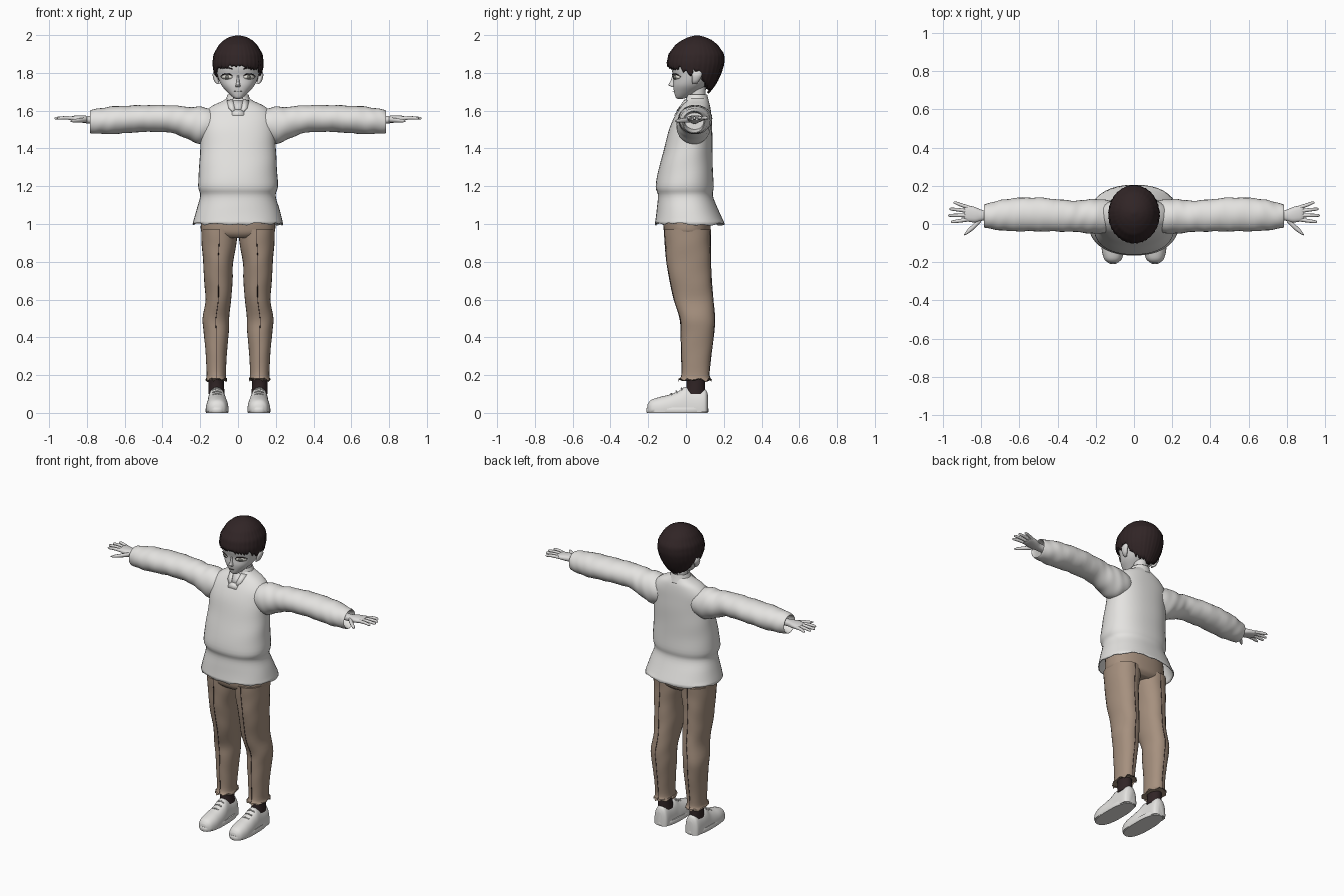
import bpy, bmesh, math, random
from math import sin, cos, pi

random.seed(4)
if "Cube" in bpy.data.objects:
    bpy.data.objects.remove(bpy.data.objects["Cube"])


def material(name, rgb):
    m = bpy.data.materials.new(name)
    m.use_nodes = True
    m.diffuse_color = (*rgb, 1)
    m.node_tree.nodes["Principled BSDF"].inputs["Base Color"].default_value = (*rgb, 1)
    return m


CLOTH = material("off white cloth", (0.78, 0.77, 0.75))
SKIN = material("pale skin", (0.72, 0.71, 0.70))
PANTS = material("tan trousers", (0.38, 0.28, 0.21))
HAIR = material("dark brown hair", (0.030, 0.018, 0.019))
EYE = material("eye white", (0.92, 0.90, 0.82))
IRIS = material("grey iris", (0.22, 0.22, 0.20))


def finish(name, bm, mat, mirror=False, thick=0, angle=50):
    bmesh.ops.recalc_face_normals(bm, faces=bm.faces)
    me = bpy.data.meshes.new(name)
    bm.to_mesh(me)
    bm.free()
    ob = bpy.data.objects.new(name, me)
    bpy.context.collection.objects.link(ob)
    me.materials.append(mat)
    if mirror:
        ob.modifiers.new("mirror", "MIRROR").use_clip = False
    if thick:
        s = ob.modifiers.new("thickness", "SOLIDIFY")
        s.thickness = thick
        s.offset = -1
    bpy.ops.object.select_all(action="DESELECT")
    ob.select_set(True)
    bpy.context.view_layer.objects.active = ob
    bpy.ops.object.shade_smooth_by_angle(angle=math.radians(angle))
    return ob


def spline(rows, k):
    """Smooth in-between rows, passing through every given row."""
    out = []
    for i in range(len(rows) - 1):
        quad = [rows[max(i - 1, 0)], rows[i], rows[i + 1], rows[min(i + 2, len(rows) - 1)]]
        for s in range(k):
            t = s / k
            out.append([b + 0.5 * t * (c - a + t * (2*a - 5*b + 4*c - d + t * (3*(b - c) + d - a)))
                        for a, b, c, d in zip(*quad)])
    return out + [list(rows[-1])]


def loft(name, rows, mat, axis="z", n=28, p=2.0, k=4, caps=(True, True), ripple=0,
         freq=40, jag=0, floor=None, mirror=False, thick=0, arc=(0, 2 * pi), angle=50):
    """Skin rounded sections (position, centre a, centre b, radius a, radius b)."""
    bm = bmesh.new()
    rings = []
    full = arc[1] - arc[0] > 6.28
    for i, (t, a, b, ra, rb) in enumerate(spline(rows, k)):
        ring = []
        for j in range(n if full else n + 1):
            th = arc[0] + (arc[1] - arc[0]) * j / n
            f = 1 + ripple * (sin(freq * t + 2 * th) + 0.7 * sin(1.7 * freq * t - 3 * th))
            c, s = cos(th), sin(th)
            u = a + ra * f * math.copysign(abs(c) ** (2 / p), c)
            v = b + rb * f * math.copysign(abs(s) ** (2 / p), s)
            w = t + (jag * random.uniform(-1, 1) if i == 0 else 0)
            if floor is not None:
                v = max(v, floor)
            co = {"z": (u, v, w), "x": (w, u, v), "y": (u, w, v)}[axis]
            ring.append(bm.verts.new(co))
        rings.append(ring)
    for r0, r1 in zip(rings, rings[1:]):
        for j in range(n):
            q = (j + 1) % len(r0)
            bm.faces.new((r0[j], r0[q], r1[q], r1[j]))
    if caps[0]:
        bm.faces.new(rings[0])
    if caps[1]:
        bm.faces.new(rings[-1])
    return finish(name, bm, mat, mirror, thick, angle)


def sect(z, w, front, back):
    return (z, 0, (front + back) / 2, w, (back - front) / 2)


def at(rows, z):
    rows = sorted(rows)
    for r, q in zip(rows, rows[1:]):
        if r[0] <= z <= q[0]:
            t = (z - r[0]) / (q[0] - r[0])
            return [x + (y - x) * t for x, y in zip(r, q)]
    return rows[0] if z < rows[0][0] else rows[-1]


def patch(name, rows, p, outline, mat, lift=0.004, mirror=False):
    """Thin painted plate following the front of a lofted form."""
    bm = bmesh.new()
    vs = []
    for x, z in outline:
        _, _, cy, rx, ry = at(rows, z)
        y = cy - ry * max(0, 1 - min(1, abs(x / rx)) ** p) ** (1 / p)
        vs.append(bm.verts.new((x, y - lift, z)))
    bm.faces.new(vs)
    bmesh.ops.triangulate(bm, faces=bm.faces[:])
    return finish(name, bm, mat, mirror, 0.003)


def oval(cx, cz, rx, rz, n=14):
    return [(cx + rx * cos(2 * pi * i / n), cz + rz * sin(2 * pi * i / n)) for i in range(n)]


# Shirt body, hem left open
shirt = [sect(1.0, .24, -.165, .205), sect(1.08, .218, -.155, .17), sect(1.15, .2, -.148, .142),
         sect(1.2, .212, -.16, .146), sect(1.3, .205, -.143, .142), sect(1.4, .2, -.115, .14),
         sect(1.5, .197, -.09, .138), sect(1.57, .19, -.06, .135), sect(1.62, .145, -.028, .128),
         sect(1.65, .085, -.005, .118), sect(1.665, .06, .0, .112)]
loft("shirt_body", shirt, CLOTH, n=40, p=2.3, caps=(False, True), ripple=.004, freq=25,
     jag=.008, thick=.006)

# Sleeves with an open, turned-in cuff
loft("sleeves", [(.12, .04, 1.52, .08, .085), (.2, .04, 1.522, .092, .098), (.27, .04, 1.535, .084, .085),
                 (.35, .042, 1.555, .082, .073), (.5, .05, 1.558, .088, .071), (.65, .048, 1.55, .085, .073),
                 (.73, .044, 1.545, .072, .068), (.78, .042, 1.542, .062, .06), (.775, .042, 1.542, .055, .053),
                 (.72, .044, 1.545, .05, .045)],
     CLOTH, axis="x", n=28, k=6, ripple=.018, freq=55, mirror=True)

# Collar and neck opening
loft("collar", [sect(1.635, .078, -.015, .125), sect(1.66, .064, -.006, .118), sect(1.685, .056, .002, .112)],
     CLOTH, n=30, caps=(False, False), arc=(-pi / 2 + .45, 1.5 * pi - .45), thick=.006)
patch("neck_opening", shirt, 2.3, [(-.03, 1.655), (-.02, 1.62), (-.012, 1.6), (.016, 1.6), (.022, 1.62), (.03, 1.655)], SKIN)
patch("lapels", shirt, 2.3, [(.028, 1.66), (.06, 1.655), (.05, 1.615), (.03, 1.595), (.016, 1.605)], CLOTH, .009, True)
patch("placket", shirt, 2.3, [(-.035, 1.605), (-.03, 1.575), (.03, 1.575), (.035, 1.605)], CLOTH, .007)

# Hands
loft("palms", [(.74, .045, 1.55, .025, .02), (.79, .045, 1.552, .027, .02), (.83, .048, 1.556, .04, .019),
               (.87, .055, 1.558, .042, .015), (.885, .056, 1.558, .038, .01)],
     SKIN, axis="x", n=16, p=2.4, mirror=True)
for i, label in enumerate(("index", "middle", "ring", "little")):
    y, tip = .024 + .021 * i, (.957, .972, .966, .945)[i]
    slope = .012 * (i - 1)
    loft(label + "_fingers", [(.865, y, 1.558, .0105, .0105), (.91, y + slope * .6, 1.562, .0095, .0095),
                              (tip - .01, y + slope, 1.56, .0075, .0075), (tip, y + slope, 1.559, .002, .002)],
         SKIN, axis="x", n=10, mirror=True)
loft("thumbs", [(.8, .025, 1.552, .016, .014), (.835, -.01, 1.549, .016, .012),
                (.87, -.04, 1.546, .012, .009), (.888, -.056, 1.545, .003, .003)],
     SKIN, axis="x", n=10, mirror=True)

# Trousers: hips, legs and pressed creases
loft("trouser_hips", [sect(.925, .12, -.09, .105), sect(.95, .187, -.113, .128), sect(1.0, .197, -.12, .13),
                      sect(1.12, .185, -.12, .125)], PANTS, n=36, p=2.3)
leg = [(.175, .115, .048, .058, .088), (.2, .115, .05, .051, .073), (.3, .115, .054, .055, .078),
       (.42, .115, .06, .066, .087), (.5, .117, .06, .07, .092), (.6, .104, .04, .068, .103),
       (.7, .104, .025, .075, .11), (.8, .105, .014, .08, .116), (.9, .1, .009, .092, .12),
       (.97, .099, .007, .096, .122)]
loft("trouser_legs", leg, PANTS, n=28, ripple=.008, freq=30, jag=.012, p=2.2, mirror=True)
for side, label in ((-1, "front"), (1, "back")):
    cu = bpy.data.curves.new(label + "_creases", "CURVE")
    cu.dimensions = "3D"
    cu.bevel_depth = .0016
    sp = cu.splines.new("POLY")
    path = spline(leg, 4)
    sp.points.add(len(path) - 1)
    for pt, (z, cx, cy, rx, ry) in zip(sp.points, path):
        pt.co = (cx, cy + side * ry * 1.006, z, 1)
    cu.materials.append(HAIR)
    ob = bpy.data.objects.new(label + "_creases", cu)
    bpy.context.collection.objects.link(ob)
    ob.modifiers.new("mirror", "MIRROR")

# Socks and shoes
loft("socks", [(.19, .115, .05, .042, .05), (.15, .115, .052, .041, .048), (.1, .113, .05, .042, .052)],
     HAIR, n=24, mirror=True)
loft("shoe_uppers", [(-.203, .11, .02, .022, .025), (-.185, .11, .02, .045, .048), (-.14, .11, .02, .058, .064),
                     (-.09, .11, .02, .059, .076), (-.04, .11, .02, .055, .095), (-.005, .112, .02, .051, .117),
                     (.04, .113, .02, .05, .108), (.09, .113, .02, .048, .108), (.108, .113, .02, .04, .098),
                     (.117, .113, .02, .02, .07)],
     CLOTH, axis="y", n=28, p=2.3, floor=.004, mirror=True)
loft("shoe_soles", [(0, .11, -.046, .058, .16), (.006, .11, -.046, .061, .164), (.022, .11, -.046, .061, .164),
                    (.028, .11, -.046, .058, .16)], CLOTH, n=36, p=2.5, k=1, mirror=True, angle=35)
for i in range(3):
    y, z = -.075 + .027 * i, .098 + .014 * i
    loft(f"laces_{i + 1}", [(.088, y, z - .003, .004, .004), (.11, y - .003, z + .004, .004, .004),
                            (.134, y, z - .003, .004, .004)], CLOTH, axis="x", n=8, mirror=True)

# Neck, head, ears, nose
loft("neck", [sect(1.58, .055, .01, .115), sect(1.65, .046, .015, .105), sect(1.74, .046, .015, .105)], SKIN, n=24)
head = [sect(1.663, .012, -.045, -.015), sect(1.672, .028, -.055, .01), sect(1.7, .058, -.063, .06),
        sect(1.735, .088, -.068, .11), sect(1.78, .107, -.066, .15), sect(1.83, .114, -.078, .17),
        sect(1.89, .11, -.07, .17), sect(1.94, .085, -.035, .14), sect(1.97, .03, .02, .09)]
loft("head", head, SKIN, n=40, p=2.2, k=5)
loft("nose", [(1.725, 0, -.066, .012, .006), (1.736, 0, -.068, .012, .026), (1.752, 0, -.068, .008, .016),
              (1.785, 0, -.066, .005, .006)], SKIN, n=12)
loft("ears", [(1.74, .103, .045, .006, .01), (1.755, .113, .05, .012, .018), (1.785, .121, .057, .013, .027),
              (1.805, .12, .06, .01, .022), (1.812, .116, .06, .004, .01)], SKIN, n=14, mirror=True)

# Painted face
patch("eye_whites", head, 2.2, oval(.058, 1.778, .029, .012), EYE, .004, True)
patch("irises", head, 2.2, oval(.057, 1.778, .011, .011), IRIS, .0065, True)
patch("lashes", head, 2.2, [(.027, 1.783), (.04, 1.79), (.06, 1.793), (.08, 1.789), (.092, 1.779),
                            (.08, 1.794), (.06, 1.798), (.04, 1.795)], HAIR, .007, True)
patch("eyebrows", head, 2.2, [(.03, 1.819), (.055, 1.826), (.082, 1.822), (.055, 1.83), (.03, 1.824)], HAIR, .005, True)
patch("mouth", head, 2.2, [(-.02, 1.703), (0, 1.7), (.02, 1.703), (0, 1.7045)], IRIS, .004)

# Hair: a strand-ridged cap with a ragged edge that dips at the nape
hair = [sect(1.69, .06, -.04, .12), sect(1.72, .085, -.055, .145), sect(1.75, .105, -.07, .165), sect(1.8, .128, -.09, .188),
        sect(1.85, .135, -.102, .203), sect(1.9, .129, -.092, .202), sect(1.95, .1, -.055, .167),
        sect(1.975, .073, -.018, .135), sect(1.99, .045, .015, .1), sect(2.0, .002, .058, .062)]
edge = [(0, 1.84), (.5, 1.83), (1.0, 1.825), (1.25, 1.8), (1.4, 1.775), (1.5, 1.81), (1.75, 1.81),
        (1.95, 1.75), (2.4, 1.715), (pi, 1.695)]
bm = bmesh.new()
N, M = 96, 22
cols = []
for j in range(N):
    th = 2 * pi * j / N
    away = min(th, 2 * pi - th)
    low = at(edge, away)[1] + random.uniform(-.014, .012) * (1 if j % 2 else .4)
    ridge = 1 + .012 * (j % 3 - 1) + random.uniform(-.006, .006)
    col = []
    for i in range(1, M + 1):
        z = 2.0 - (2.0 - low) * (i / M) ** 1.7
        _, _, cy, rx, ry = at(hair, z)
        f = 1 + (ridge - 1) * i / M
        col.append(bm.verts.new((rx * f * sin(th), cy - ry * f * cos(th), z)))
    cols.append(col)
for j in range(N):
    a, b = cols[j], cols[(j + 1) % N]
    for i in range(M - 1):
        bm.faces.new((a[i], a[i + 1], b[i + 1], b[i]))
bm.faces.new([c[0] for c in cols])
finish("hair", bm, HAIR, thick=.01)
